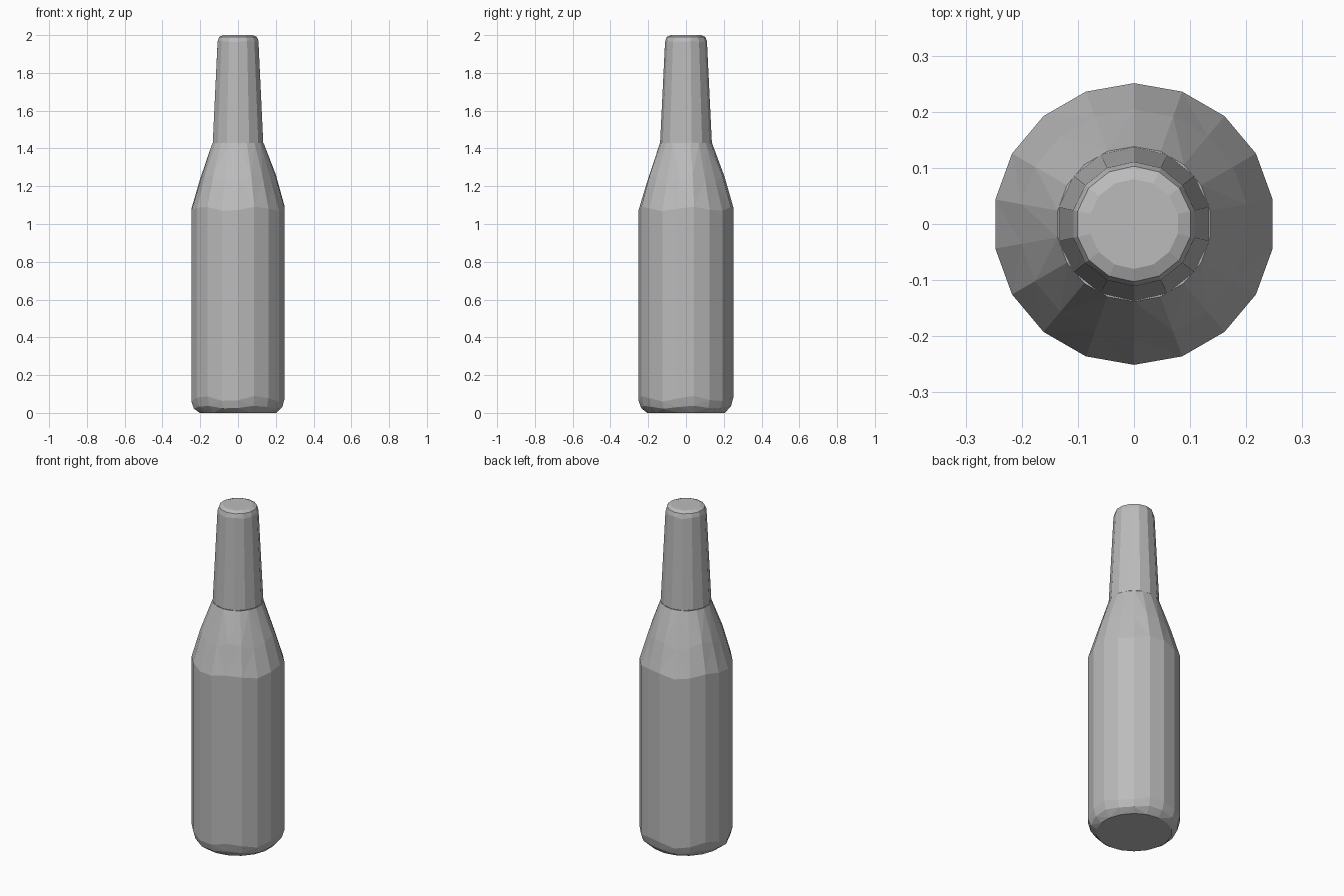
import bpy, bmesh, math

cube = bpy.data.objects.get("Cube")
if cube:
    bpy.data.objects.remove(cube, do_unlink=True)

grey = bpy.data.materials.new("plain_grey")
grey.use_nodes = True
colour = (0.5, 0.5, 0.5, 1)
grey.diffuse_color = colour
grey.node_tree.nodes["Principled BSDF"].inputs["Base Color"].default_value = colour


def lathe(name, profile, sides, turn=0.0):
    """Spin (radius, height, height wobble) rings into a closed faceted solid."""
    bm = bmesh.new()
    rings = []
    for radius, height, wobble in profile:
        ring = []
        for i in range(sides):
            a = 2 * math.pi * (i + turn) / sides
            z = height + wobble * math.sin(5 * a + 1)
            ring.append(bm.verts.new((radius * math.cos(a), radius * math.sin(a), z)))
        rings.append(ring)
    for low, high in zip(rings, rings[1:]):
        for i in range(sides):
            j = (i + 1) % sides
            bm.faces.new((low[i], low[j], high[j], high[i]))
    bm.faces.new(rings[0][::-1])
    bm.faces.new(rings[-1])
    # Uneven rings leave bent quads, so cut those into flat facets
    bmesh.ops.triangulate(bm, faces=[f for f in bm.faces if len(f.verts) == 4])
    mesh = bpy.data.meshes.new(name)
    bm.to_mesh(mesh)
    bm.free()
    mesh.materials.append(grey)
    obj = bpy.data.objects.new(name, mesh)
    bpy.context.collection.objects.link(obj)
    return obj


# Body with chipped lower rim and sloping shoulder
lathe("bottle_body", [
    (0.205, 0.0, 0), (0.238, 0.03, 0.008), (0.251, 0.075, 0.015),
    (0.251, 1.08, 0.012), (0.204, 1.24, 0.02), (0.138, 1.428, 0)], 18, 0.5)

# Tapered neck with a bevelled top
lathe("bottle_neck", [
    (0.125, 1.415, 0), (0.137, 1.43, 0), (0.111, 1.965, 0.004),
    (0.103, 1.99, 0), (0.08, 2.0, 0)], 14, 0.5)
